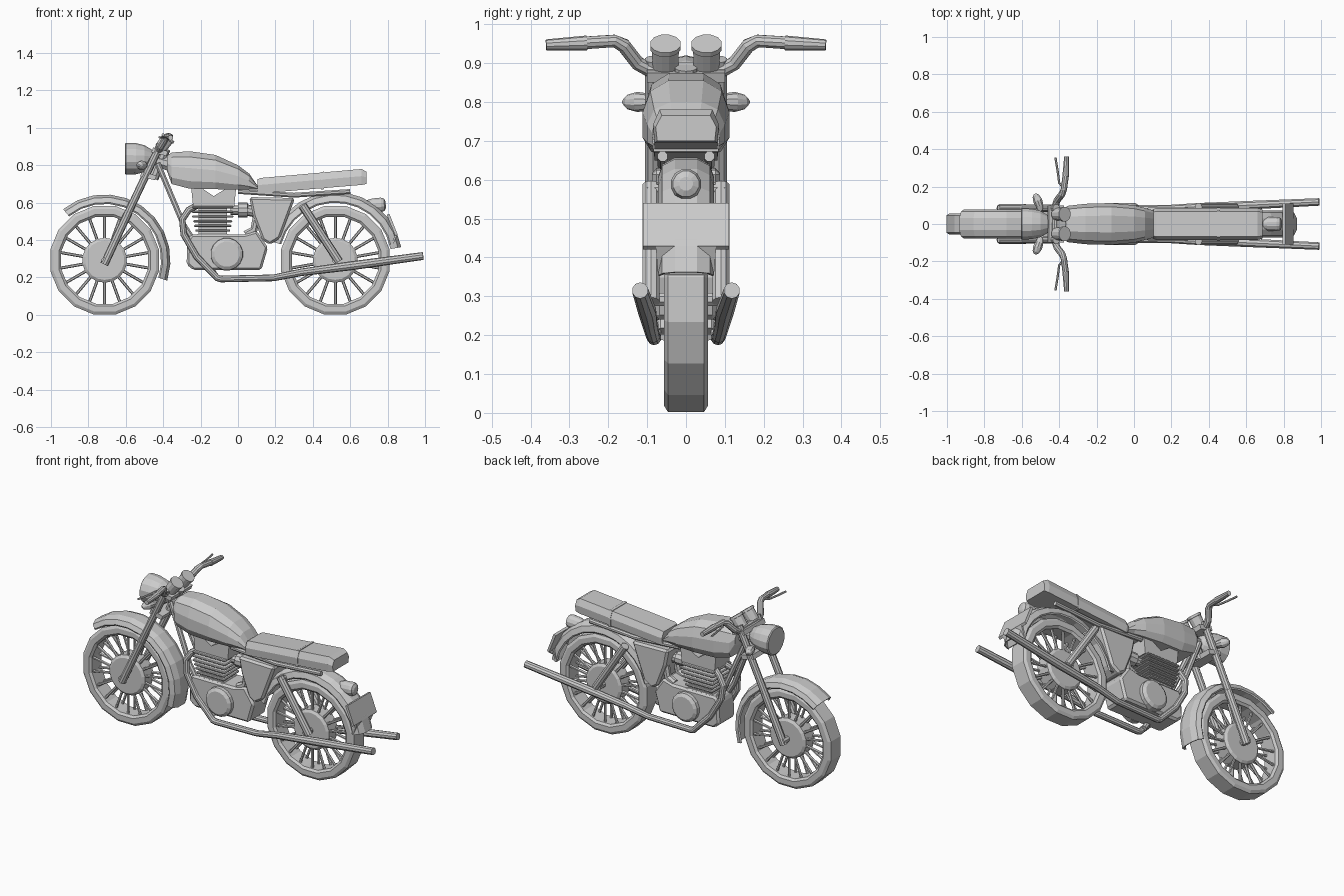
import bpy, bmesh
from math import sin, cos, pi, radians
from mathutils import Vector

if "Cube" in bpy.data.objects:
    bpy.data.objects.remove(bpy.data.objects["Cube"])


def loft(name, rings, closed=False, caps=True):
    """Skin a list of equal-length point rings."""
    bm = bmesh.new()
    vr = [[bm.verts.new(p) for p in r] for r in rings]
    n = len(vr[0])
    for i in range(len(vr) if closed else len(vr) - 1):
        a, b = vr[i], vr[(i + 1) % len(vr)]
        for k in range(n):
            bm.faces.new((a[k], a[(k + 1) % n], b[(k + 1) % n], b[k]))
    if caps and not closed:
        bm.faces.new(vr[0])
        bm.faces.new(vr[-1])
    bmesh.ops.recalc_face_normals(bm, faces=bm.faces)
    me = bpy.data.meshes.new(name)
    bm.to_mesh(me)
    bm.free()
    ob = bpy.data.objects.new(name, me)
    bpy.context.collection.objects.link(ob)
    return ob


def tube(name, path, radii, n=10, ref=(0, 1, 0)):
    """Round tube along a path; one radius or one per point."""
    pts = [Vector(p) for p in path]
    if not isinstance(radii, (list, tuple)):
        radii = [radii] * len(pts)
    rings = []
    for i, p in enumerate(pts):
        t = Vector((0, 0, 0))
        if i > 0 and (p - pts[i - 1]).length > 1e-6:
            t += (p - pts[i - 1]).normalized()
        if i < len(pts) - 1 and (pts[i + 1] - p).length > 1e-6:
            t += (pts[i + 1] - p).normalized()
        t.normalize()
        u = Vector(ref)
        u = (u - t * u.dot(t)).normalized()
        v = t.cross(u)
        rings.append([p + radii[i] * (u * cos(2 * pi * (k + .5) / n) + v * sin(2 * pi * (k + .5) / n))
                      for k in range(n)])
    return loft(name, rings)


def prism(name, xz, y, y_top=None, bevel=0.0):
    """Side profile extruded symmetrically across y."""
    ob = loft(name, [[(x, -y, z) for x, z in xz], [(x, y, z) for x, z in xz]])
    if bevel:
        m = ob.modifiers.new("bevel", 'BEVEL')
        m.width, m.segments = bevel, 1
    return ob


def arc_sweep(name, cx, cz, section, a0, a1, n, closed=False):
    """Sweep a (y, radius) section around a sideways axle."""
    rings = []
    for i in range(n if closed else n + 1):
        a = radians(a0 + (a1 - a0) * i / n)
        rings.append([(cx + r * cos(a), y, cz + r * sin(a)) for y, r in section])
    return loft(name, rings, closed)


def mirror_y(ob):
    m = ob.modifiers.new("mirror", 'MIRROR')
    m.use_axis = (False, True, False)
    return ob


# Wheels: tyre, hub, spokes, axle
WZ = .292
tyre_section = [(-.045, .237), (.045, .237), (.056, .25), (.056, .28), (.046, .296), (-.046, .296), (-.056, .28), (-.056, .25)]
for pos, cx in (("front", -.713), ("rear", .52)):
    arc_sweep(pos + "_tyre", cx, WZ, tyre_section, 11.25, 371.25, 16, True)
    tube(pos + "_hub", [(cx, y, WZ) for y in (-.05, -.04, .04, .05)], [.105, .12, .12, .105], 18, (1, 0, 0))
    tube(pos + "_axle", [(cx, -.1, WZ), (cx, .1, WZ)], .018, 8, (1, 0, 0))
    for i in range(18):
        a = 2 * pi * (i + .5) / 18
        d = Vector((cos(a), 0, sin(a)))
        c = Vector((cx, .03, WZ))
        mirror_y(tube(pos + "_spoke", [c + d * .11, c + d * .242], .008, 6))


# Fenders: thin arched shells
def fender(name, cx, cz, ro, w, drop, a0, a1, n):
    out = [(-w, ro - drop), (-w * .85, ro - drop * .35), (-w * .4, ro), (w * .4, ro), (w * .85, ro - drop * .35), (w, ro - drop)]
    inn = [(y * .93, r - .008) for y, r in reversed(out)]
    arc_sweep(name, cx, cz, out + inn, a0, a1, n)


fender("front_fender", -.713, .292, .352, .078, .042, 129, -18, 10)
fender("rear_fender", .52, .30, .358, .072, .05, 165, 10, 11)

# Number plate and tail light
prism("plate", [(.795, .535), (.81, .54), (.853, .43), (.842, .42)], .11)
loft("plate_flap", [[(.84, -.078, .43), (.852, -.078, .43), (.852, .078, .43), (.84, .078, .43)],
                    [(.812, -.072, .36), (.822, -.072, .355), (.822, .072, .355), (.812, .072, .36)]])
tube("tail_light", [(x, 0, .585 + (x - .7) * .05) for x in (.69, .72, .765, .782, .79)],
     [.03, .038, .04, .034, .018], 12)

# Fork, steering head and clamps
fork_dir = Vector((.3, 0, .64)).normalized()
mirror_y(tube("fork_leg", [(-.715, .085, .27), (-.585, .085, .55), (-.585, .085, .551), (-.415, .085, .91)],
              [.022, .022, .021, .021], 10))
for z in (.74, .87):
    x = -.715 + (z - .27) * .469
    prism("fork_clamp", [(x - .03, z), (x + .05, z - .02), (x + .06, z + .005), (x - .02, z + .025)], .1)
tube("steering_head", [(-.455, 0, .73), (-.39, 0, .89)], .03, 10)
tube("head_brace", [(-.45, 0, .83), (-.35, 0, .8)], [.03, .04], 8)

# Headlight and indicators
tube("headlight", [(x, 0, .835) for x in (-.605, -.60, -.545, -.50, -.46, -.435)],
     [.078, .085, .083, .072, .048, .018], 14)
mirror_y(tube("indicator", [(-.50, .07, .80), (-.505, .098, .80), (-.515, .125, .80), (-.525, .15, .80), (-.53, .162, .80)],
              [.012, .022, .026, .019, .006], 10, (1, 0, 0)))

# Handlebar, grips, levers, gauges
half = [(-.42, 0, .885), (-.42, .1, .885), (-.412, .125, .90), (-.385, .16, .945), (-.375, .185, .957), (-.365, .26, .952)]
bar = [(x, -y, z) for x, y, z in reversed(half)] + half[1:]
tube("handlebar", bar, [.017] * 2 + [.019] * 7 + [.017] * 2, 10, (1, 0, .3))
mirror_y(tube("grip", [(-.365, .255, .952), (-.36, .36, .947)], [.019, .014], 10, (1, 0, 0)))
mirror_y(tube("lever", [(-.375, .19, .955), (-.40, .22, .95), (-.408, .28, .948), (-.42, .355, .95)], .006, 6, (0, 0, 1)))
gd = Vector((.6, 0, .8))
g0 = Vector((-.415, .053, .89))
mirror_y(tube("gauge", [g0, g0 + gd * .06, g0 + gd * .061, g0 + gd * .075], [.034, .036, .04, .04], 12))

# Fuel tank: lofted sections (x, bottom, top, half width)
stations = [(-.38, .77, .85, .075), (-.355, .70, .868, .097), (-.26, .675, .875, .108), (-.12, .672, .855, .112),
            (0, .67, .80, .1), (.06, .67, .755, .085), (.105, .672, .69, .072)]
loft("fuel_tank", [[(x, w * fy, b + (t - b) * fz) for fy, fz in
                    ((-.8, 0), (-1, .2), (-1, .55), (-.82, .85), (-.4, 1), (.4, 1), (.82, .85), (1, .55), (1, .2), (.8, 0))]
                   for x, b, t, w in stations])


# Seat with strap
def seat_ring(x, zb, zt, w):
    zm = zb + (zt - zb) * .55
    return [(x, -w * .95, zb), (x, -w, zm), (x, -w * .8, zt), (x, w * .8, zt), (x, w, zm), (x, w * .95, zb)]


loft("seat", [seat_ring(.105, .655, .725, .08), seat_ring(.12, .65, .732, .085),
              seat_ring(.66, .695, .78, .085), seat_ring(.688, .70, .765, .078)])
loft("seat_strap", [seat_ring(.445, .67, .764, .088), seat_ring(.46, .672, .766, .088)])
mirror_y(tube("seat_rail", [(.0, .06, .66), (.3, .06, .64), (.6, .06, .66)], .014, 8))

# Engine: head, fins, crankcase, covers
prism("cylinder_head", [(-.25, .68), (-.19, .675), (-.13, .635), (-.065, .675), (-.01, .68), (-.02, .58), (-.24, .58)], .07)
prism("cylinder", [(-.21, .59), (-.06, .59), (-.06, .40), (-.21, .40)], .06)
for i in range(7):
    z = .42 + i * .025
    g = .088 + .022 * min(i, 4) / 4
    prism("cooling_fin", [(-.135 - g, z), (-.135 + g, z), (-.135 + g, z + .012), (-.135 - g, z + .012)], g * .8, bevel=.004)
prism("crankcase", [(-.27, .40), (-.25, .43), (.03, .43), (.1, .45), (.16, .36), (.125, .24), (-.24, .24), (-.275, .27)], .08, bevel=.012)
mirror_y(tube("engine_cover", [(-.06, .07, .325), (-.06, .1, .325), (-.06, .112, .325)], [.088, .086, .068], 16, (1, 0, 0)))

# Carburettor, inlet elbow, side panels
tube("carburettor", [(-.04, 0, .56), (0, 0, .56), (0.001, 0, .56), (.05, 0, .56), (.051, 0, .56), (.1, 0, .55)],
     [.026, .026, .04, .04, .03, .03], 10)
mirror_y(tube("breather_elbow", [(.04, .05, .43), (.085, .05, .455), (.1, .05, .53)], .022, 8))
panel = [(.06, .63), (.305, .625), (.225, .41), (.17, .375), (.13, .40), (.08, .53)]
prism("side_panel", panel, .088, bevel=.012)

# Frame down tubes and rear shocks
mirror_y(tube("down_tube", [(-.43, .03, .81), (-.29, .05, .48), (-.12, .06, .21)], .016, 8))
mirror_y(tube("shock", [(.345, .09, .585), (.54, .09, .285)], [.023, .023], 10))
tube("shock_mount", [(.36, -.1, .575), (.36, .1, .575)], .014, 8, (1, 0, 0))

# Exhausts, one each side
exhaust = [(-.22, .04, .585), (-.265, .06, .56), (-.298, .07, .51), (-.29, .075, .43), (-.22, .08, .31), (-.11, .082, .197),
           (-.09, .082, .192), (.19, .085, .198), (.34, .093, .228), (.6, .1, .262), (.99, .118, .315), (.985, .118, .314)]
mirror_y(tube("exhaust", exhaust[:-1], [.018] * 8 + [.02, .024, .021], 10))
